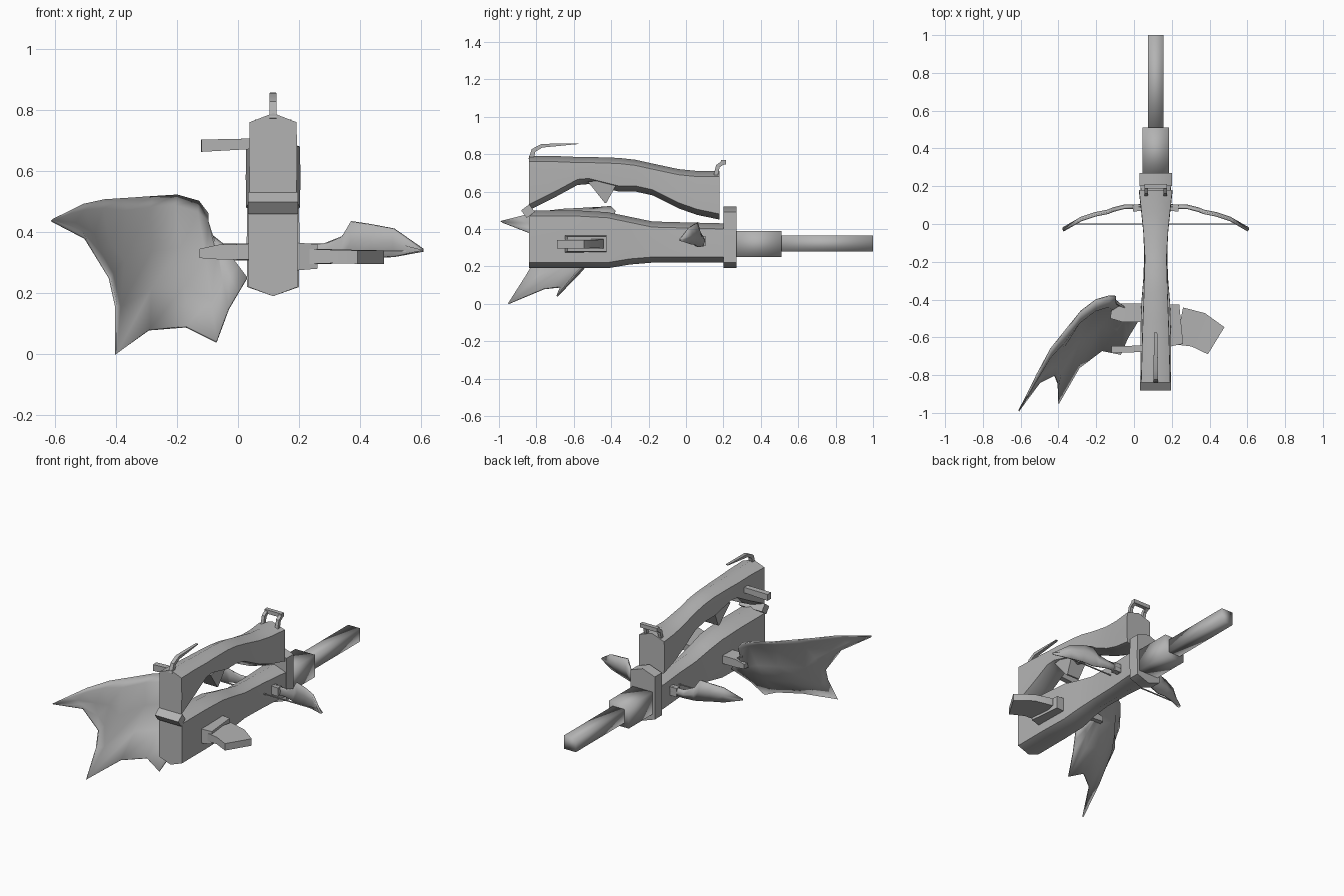
import bpy, bmesh, math
from mathutils import Vector

cube = bpy.data.objects.get("Cube")
if cube:
    bpy.data.objects.remove(cube, do_unlink=True)

CX = 0.115  # centre line of the body
X, Y, Z = Vector((1, 0, 0)), Vector((0, 1, 0)), Vector((0, 0, 1))

grey = bpy.data.materials.new("plain_grey")
grey.use_nodes = True
colour = (0.45, 0.45, 0.45, 1)
grey.diffuse_color = colour
grey.node_tree.nodes["Principled BSDF"].inputs["Base Color"].default_value = colour


def finish(name, bm, angle, thickness=0):
    """Turn a bmesh into a shaded object."""
    bmesh.ops.recalc_face_normals(bm, faces=bm.faces)
    mesh = bpy.data.meshes.new(name)
    bm.to_mesh(mesh)
    bm.free()
    mesh.materials.append(grey)
    obj = bpy.data.objects.new(name, mesh)
    bpy.context.collection.objects.link(obj)
    bpy.ops.object.select_all(action="DESELECT")
    obj.select_set(True)
    bpy.context.view_layer.objects.active = obj
    bpy.ops.object.shade_smooth_by_angle(angle=math.radians(angle))
    if thickness:
        mod = obj.modifiers.new("thickness", "SOLIDIFY")
        mod.thickness = thickness
        mod.offset = 0
    return obj


def loft(name, rings, angle=60, closed=True, thickness=0):
    """Bridge rows of points; closed rows become a capped solid."""
    bm = bmesh.new()
    rows = [[bm.verts.new(p) for p in ring] for ring in rings]
    n = len(rows[0])
    for a, b in zip(rows, rows[1:]):
        for i in range(n if closed else n - 1):
            j = (i + 1) % n
            bm.faces.new((a[i], a[j], b[j], b[i]))
    if closed:
        bm.faces.new(rows[0])
        bm.faces.new(rows[-1])
    return finish(name, bm, angle, thickness)


def body(name, stations, ridge=0.03):
    """Slab with a ridged top and bottom: stations of y, bottom, top, half width."""
    rings = []
    for y, low, high, w in stations:
        rings.append([Vector((CX + dx, y, z)) for dx, z in (
            (0, low), (w, low + ridge), (w * 1.02, (low + high) / 2), (w, high - ridge),
            (0, high), (-w, high - ridge), (-w * 1.02, (low + high) / 2), (-w, low + ridge))])
    return loft(name, rings)


def bar(name, path, halves, side, angle=30):
    """Four-sided bar along a path; halves are sizes along side and across it."""
    pts = [Vector(p) for p in path]
    rings = []
    for i, p in enumerate(pts):
        t = (pts[min(i + 1, len(pts) - 1)] - pts[max(i - 1, 0)]).normalized()
        n = t.cross(side).normalized()
        a, b = halves[min(i, len(halves) - 1)]
        rings.append([p + side * a * u + n * b * v
                      for u, v in ((-1, -1), (1, -1), (1, 1), (-1, 1))])
    return loft(name, rings, angle)


# Lower body
body("lower_body", [
    (-0.84, 0.19, 0.5, 0.08), (-0.6, 0.19, 0.5, 0.08), (-0.42, 0.19, 0.49, 0.075),
    (-0.3, 0.21, 0.465, 0.065), (-0.18, 0.22, 0.44, 0.06), (0, 0.22, 0.435, 0.065),
    (0.2, 0.22, 0.43, 0.08)])

# Upper body with its curved underside
body("upper_body", [
    (-0.84, 0.5, 0.79, 0.077), (-0.7, 0.57, 0.79, 0.073), (-0.58, 0.635, 0.785, 0.07),
    (-0.52, 0.64, 0.785, 0.068), (-0.36, 0.6, 0.78, 0.062), (-0.27, 0.6, 0.77, 0.06),
    (-0.18, 0.58, 0.75, 0.057), (-0.04, 0.51, 0.72, 0.065), (0.06, 0.475, 0.71, 0.075),
    (0.18, 0.45, 0.71, 0.088)])

# Pointed tooth under the upper body
bar("underside_tooth", [(CX, -0.44, 0.66), (CX, -0.43, 0.54)],
    [(0.06, 0.085), (0.045, 0.005)], X)

# Collar and stepped barrel
body("collar", [(0.2, 0.19, 0.52, 0.085), (0.27, 0.19, 0.52, 0.085)])
bar("rear_barrel", [(CX, 0.26, 0.32), (CX, 0.51, 0.32)], [(0.07, 0.07)], X, 91)
bar("front_barrel", [(CX, 0.5, 0.322), (CX, 1, 0.322)], [(0.042, 0.042)], X, 91)

# Hinge block between the two bodies
bar("hinge_block", [(CX - 0.082, -0.845, 0.495), (CX + 0.082, -0.845, 0.495)],
    [(0.027, 0.025)], Vector((0, 0.8, 0.6)))

# Arched sight
for s, label in ((-1, "right"), (1, "left")):
    x = CX + s * 0.05
    bar(label + "_sight_post", [(x, 0.155, 0.67), (x, 0.17, 0.735), (x, 0.205, 0.76)],
        [(0.01, 0.011)], X)
bar("sight_crossbar", [(CX - 0.06, 0.2, 0.757), (CX + 0.06, 0.2, 0.757)],
    [(0.012, 0.013)], Z)

# Hooked hammer, tapering forward
bar("hammer", [(CX, -0.83, 0.77), (CX, -0.815, 0.82), (CX, -0.77, 0.845), (CX, -0.575, 0.856)],
    [(0.012, 0.013), (0.012, 0.012), (0.012, 0.01), (0.008, 0.002)], X)

# Side peg
bar("side_peg", [(0.06, -0.66, 0.69), (-0.12, -0.665, 0.683)],
    [(0.017, 0.017), (0.02, 0.018)], Z)

# Curved side handle on its base
bar("handle_base", [(0.15, -0.54, 0.32), (0.25, -0.53, 0.32)],
    [(0.048, 0.115), (0.04, 0.105)], Z)
bar("side_handle", [(0.24, -0.54, 0.32), (0.34, -0.56, 0.32), (0.435, -0.618, 0.318)],
    [(0.025, 0.1), (0.022, 0.095), (0.022, 0.084)], Z)

# Large wing: leading edge and trailing edge, joined by a hollow membrane
bar("wing_root", [(0.06, -0.47, 0.335), (-0.055, -0.47, 0.335), (-0.12, -0.46, 0.33)],
    [(0.025, 0.05), (0.025, 0.05), (0.015, 0.04)], Z)
leading = [(-0.05, -0.44, 0.36), (-0.1, -0.4, 0.4), (-0.1, -0.38, 0.46), (-0.13, -0.38, 0.5),
           (-0.2, -0.4, 0.52), (-0.28, -0.46, 0.515), (-0.36, -0.56, 0.51),
           (-0.44, -0.66, 0.505), (-0.51, -0.79, 0.49), (-0.56, -0.89, 0.465),
           (-0.61, -0.99, 0.44)]
trailing = [(0.03, -0.5, 0.25), (0, -0.55, 0.2), (-0.03, -0.6, 0.15), (-0.07, -0.69, 0.04),
            (-0.17, -0.67, 0.09), (-0.29, -0.76, 0.08), (-0.4, -0.95, 0),
            (-0.4, -0.85, 0.16), (-0.42, -0.8, 0.25), (-0.5, -0.84, 0.38),
            (-0.608, -0.985, 0.436)]
columns = []
for i, (a, b) in enumerate(zip(leading, trailing)):
    a, b = Vector(a), Vector(b)
    k = math.sin(math.pi * i / (len(leading) - 1))
    lip = a.lerp(b, 0.08) + k * Vector((-0.01, -0.04, 0))
    inner = a.lerp(b, 0.4) + k * Vector((0, 0.06, 0))
    outer = a.lerp(b, 0.7) + k * Vector((0, 0.05, 0))
    columns.append([a, lip, inner, outer, b])
loft("large_wing", columns, 70, closed=False, thickness=0.008)

# Pair of small swept bow wings: distance out, y, bottom, top
limb = [(0.07, 0.087, 0.31, 0.36), (0.165, 0.085, 0.31, 0.36), (0.225, 0.07, 0.305, 0.385),
        (0.255, 0.058, 0.305, 0.435), (0.32, 0.045, 0.315, 0.425),
        (0.395, 0.02, 0.32, 0.41), (0.49, -0.035, 0.338, 0.343)]
for s, label in ((-1, "right"), (1, "left")):
    ribs = []
    for d, y, low, high in limb:
        ribs.append([Vector((CX + s * d, y + bulge, z)) for z, bulge in
                     ((low, 0), ((low + high) / 2, 0.012), (high, 0))])
    loft(label + "_bow_wing", ribs, 60, closed=False, thickness=0.012)
    bar(label + "_bow_socket", [(CX + s * 0.04, 0.087, 0.335), (CX + s * 0.12, 0.085, 0.335)],
        [(0.027, 0.018)], Z)
bar("bow_string", [(CX - 0.45, 0, 0.337), (CX + 0.45, 0, 0.337)], [(0.003, 0.003)], Z)
